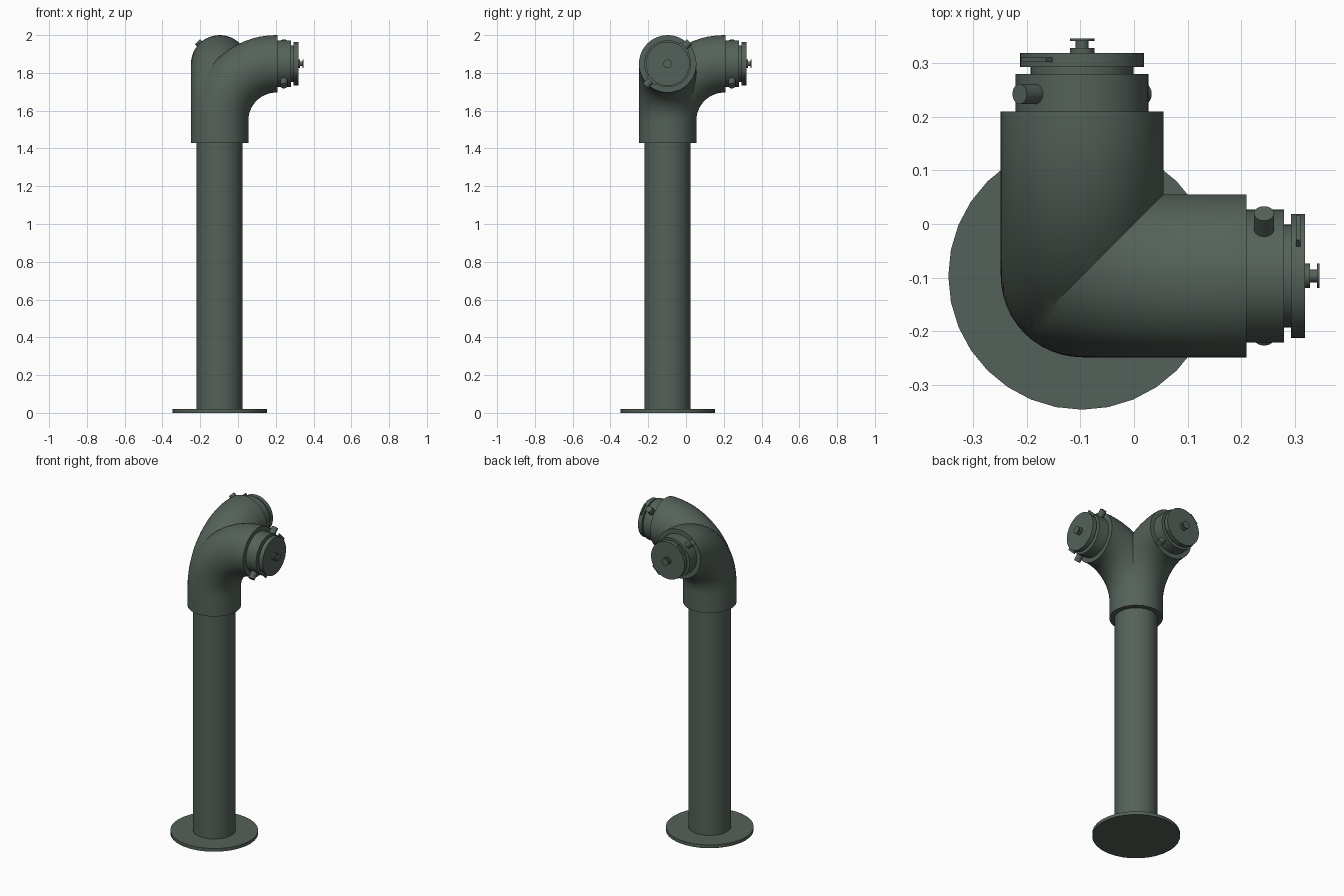
import bpy, bmesh
from math import sin, cos, pi, radians
from mathutils import Matrix, Vector

if "Cube" in bpy.data.objects:
    bpy.data.objects.remove(bpy.data.objects["Cube"])

C = -0.097          # column axis in x and y
ZC = 1.848          # outlet axis height
R = 0.152           # elbow radius
COLUMN = Matrix.Translation((C, C, 0))


def finish(name, bm, matrix):
    bmesh.ops.transform(bm, matrix=matrix, verts=bm.verts)
    bmesh.ops.recalc_face_normals(bm, faces=bm.faces)
    me = bpy.data.meshes.new(name)
    bm.to_mesh(me)
    bm.free()
    ob = bpy.data.objects.new(name, me)
    bpy.context.collection.objects.link(ob)
    mat = bpy.data.materials.get("dark_green") or bpy.data.materials.new("dark_green")
    mat.diffuse_color = (0.09, 0.12, 0.10, 1)
    mat.use_nodes = True
    mat.node_tree.nodes["Principled BSDF"].inputs["Base Color"].default_value = mat.diffuse_color
    me.materials.append(mat)
    bpy.ops.object.select_all(action='DESELECT')
    ob.select_set(True)
    bpy.context.view_layer.objects.active = ob
    bpy.ops.object.shade_smooth_by_angle(angle=radians(30))
    return ob


def skin(bm, rings):
    """Bridge successive vertex rings and cap both ends."""
    n = len(rings[0])
    for a, b in zip(rings, rings[1:]):
        for i in range(n):
            j = (i + 1) % n
            bm.faces.new((a[i], a[j], b[j], b[i]))
    bm.faces.new(rings[0])
    bm.faces.new(rings[-1])


def lathe(name, profile, matrix, n=32):
    """Turn (radius, height) points around local z."""
    bm = bmesh.new()
    skin(bm, [[bm.verts.new((r * cos(2 * pi * i / n), r * sin(2 * pi * i / n), z))
               for i in range(n)] for r, z in profile])
    return finish(name, bm, matrix)


def box(name, size, matrix):
    bm = bmesh.new()
    bmesh.ops.create_cube(bm, size=1)
    bmesh.ops.scale(bm, vec=size, verts=bm.verts)
    return finish(name, bm, matrix)


# Floor flange and column
lathe("base_flange", [(0.25, 0), (0.25, 0.02)], COLUMN)
lathe("column_pipe", [(0.122, 0.02), (0.122, 1.5)], COLUMN, 48)

# Twin elbow: sweep one bend, trim it on the diagonal, mirror it across
bend = 0.3
bm = bmesh.new()
stations = [(0, 1.43, 0)]
for k in range(17):
    a = pi / 2 * k / 16
    stations.append((bend - bend * cos(a), ZC - bend + bend * sin(a), a))
stations.append((0.307, ZC, pi / 2))
n = 48
rings = []
for x, z, a in stations:
    u = Vector((cos(a), 0, -sin(a)))
    rings.append([bm.verts.new(Vector((x, 0, z)) + u * R * cos(2 * pi * i / n)
                               + Vector((0, R * sin(2 * pi * i / n), 0))) for i in range(n)])
skin(bm, rings)
bmesh.ops.bisect_plane(bm, geom=bm.verts[:] + bm.edges[:] + bm.faces[:], dist=1e-5,
                       plane_co=(0, 0, 0), plane_no=(-1, 1, 0), clear_outer=True)
copy = bmesh.ops.duplicate(bm, geom=bm.verts[:] + bm.edges[:] + bm.faces[:])
for v in copy["geom"]:
    if isinstance(v, bmesh.types.BMVert):
        v.co.x, v.co.y = v.co.y, v.co.x
bmesh.ops.remove_doubles(bm, verts=bm.verts, dist=1e-4)
finish("twin_elbow", bm, COLUMN)

# Two capped outlets: local z points out of the outlet
for side, turn in (("right", 0), ("back", pi / 2)):
    M = (Matrix.Translation((C, C, ZC)) @ Matrix.Rotation(turn, 4, 'Z')
         @ Matrix.Rotation(pi / 2, 4, 'Y'))
    lathe(side + "_outlet_neck", [(0.124, 0.29), (0.124, 0.377), (0.096, 0.377), (0.096, 0.392)], M, 48)
    lathe(side + "_outlet_cap", [(0.116, 0.39), (0.116, 0.417)], M, 48)
    lathe(side + "_cap_knob", [(0.023, 0.415), (0.023, 0.426), (0.012, 0.426),
                               (0.012, 0.439), (0.023, 0.439), (0.023, 0.444)], M, 24)
    # Opposed lugs on the neck and thin ears on the cap, on the 45 degree diagonal
    for tag, ang in (("upper", radians(135)), ("lower", radians(-45))):
        D = M @ Matrix.Rotation(ang, 4, 'Z')
        lug = D @ Matrix.Translation((0, 0, 0.34)) @ Matrix.Rotation(pi / 2, 4, 'Y')
        lathe(f"{side}_{tag}_lug", [(0.019, 0.1), (0.019, 0.165)], lug, 20)
        box(f"{side}_{tag}_cap_ear", (0.03, 0.066, 0.008),
            D @ Matrix.Translation((0.113, 0, 0.404)))
